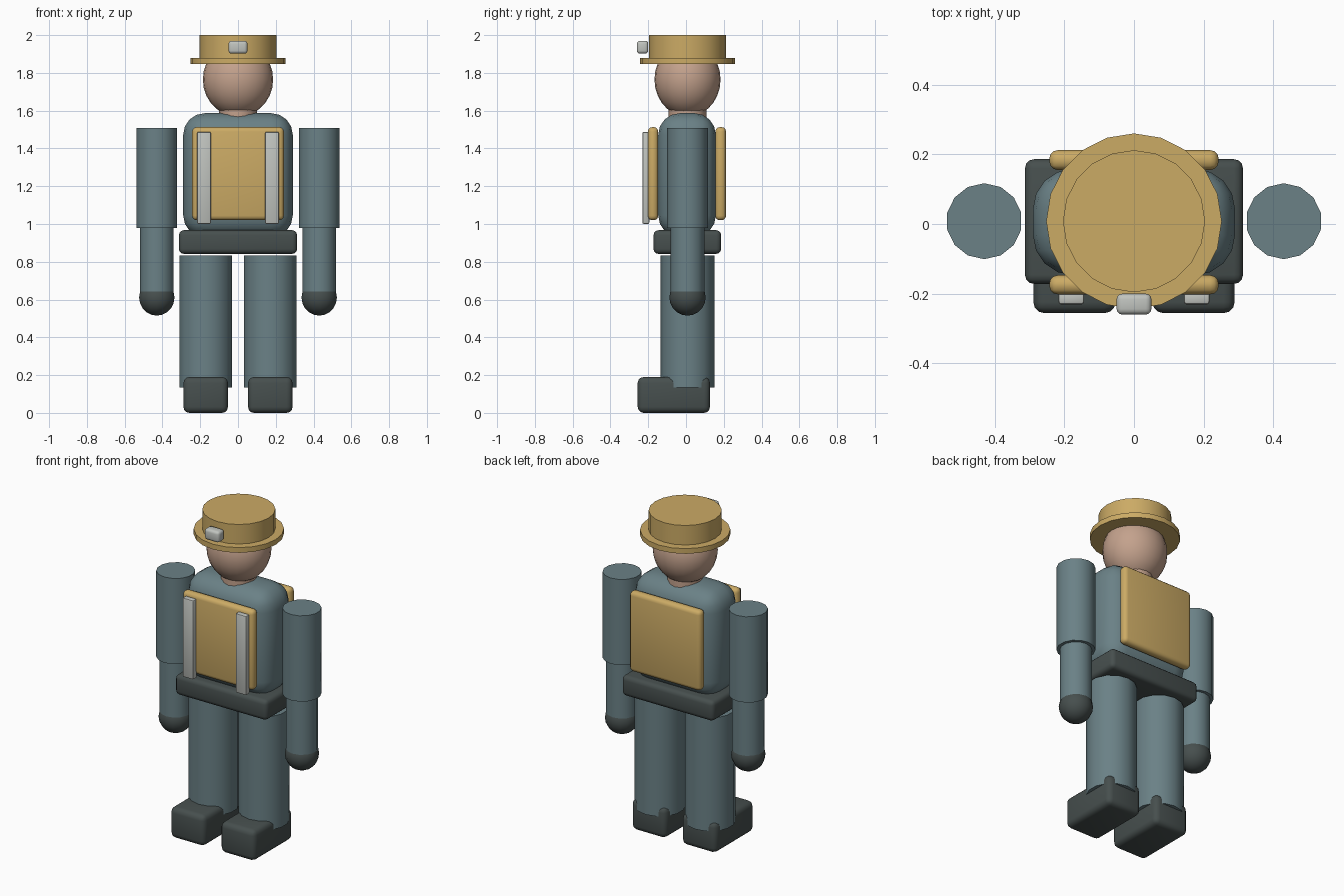
import bpy
import math

if "Cube" in bpy.data.objects:
    bpy.data.objects.remove(bpy.data.objects["Cube"])


def material(name, rgb):
    m = bpy.data.materials.new(name)
    m.diffuse_color = (*rgb, 1.0)
    m.use_nodes = True
    m.node_tree.nodes["Principled BSDF"].inputs["Base Color"].default_value = m.diffuse_color
    return m


CLOTH = material("slate_cloth", (0.145, 0.22, 0.24))
TAN = material("tan", (0.60, 0.405, 0.13))
SKIN = material("skin", (0.55, 0.36, 0.265))
DARK = material("dark_leather", (0.062, 0.078, 0.076))
METAL = material("pale_metal", (0.53, 0.55, 0.52))
CY = 0.008  # depth of the body axis


def finish(name, mat):
    ob = bpy.context.object
    ob.name = name
    ob.data.materials.append(mat)
    bpy.ops.object.shade_smooth_by_angle(angle=math.radians(35))
    return ob


def block(name, mat, x, y, z, bevel, segments=3):
    """Rounded box from (min, max) ranges on each axis."""
    bpy.ops.mesh.primitive_cube_add(
        size=1, location=[(a + b) / 2 for a, b in (x, y, z)])
    ob = bpy.context.object
    ob.scale = [b - a for a, b in (x, y, z)]
    bpy.ops.object.transform_apply(location=False, rotation=False, scale=True)
    mod = ob.modifiers.new("rounding", 'BEVEL')
    mod.width, mod.segments = bevel, segments
    bpy.ops.object.modifier_apply(modifier=mod.name)
    return finish(name, mat)


def tube(name, mat, x, y, z0, z1, radius, sides):
    bpy.ops.mesh.primitive_cylinder_add(
        vertices=sides, radius=radius, depth=z1 - z0,
        location=(x, y, (z0 + z1) / 2))
    return finish(name, mat)


def ball(name, mat, loc, radii, segments, rings):
    bpy.ops.mesh.primitive_uv_sphere_add(
        segments=segments, ring_count=rings, radius=1, location=loc)
    bpy.context.object.scale = radii
    bpy.ops.object.transform_apply(location=False, rotation=False, scale=True)
    return finish(name, mat)


# Torso and belt
block("torso", CLOTH, (-0.29, 0.29), (-0.147, 0.158), (0.93, 1.587), 0.115, 4)
block("belt", DARK, (-0.313, 0.313), (-0.172, 0.186), (0.842, 0.967), 0.026)

# Vest panels front and back
block("front_panel", TAN, (-0.243, 0.243), (-0.202, -0.147), (1.02, 1.513), 0.024)
block("back_panel", TAN, (-0.243, 0.243), (0.155, 0.212), (1.02, 1.513), 0.024)

# Head and hat
tube("neck", SKIN, 0, CY, 1.52, 1.63, 0.10, 16)
ball("head", SKIN, (0, CY, 1.765), (0.186, 0.175, 0.197), 24, 14)
tube("hat_brim", TAN, 0, CY, 1.848, 1.88, 0.252, 20)
tube("hat_crown", TAN, 0, CY, 1.87, 2.0, 0.204, 20)
block("hat_badge", METAL, (-0.05, 0.05), (-0.26, -0.2), (1.902, 1.97), 0.016)

# Paired straps, arms and legs
for side, s in (("left", -1), ("right", 1)):
    x = s * 0.18
    block(side + "_strap", METAL, (x - 0.037, x + 0.037),
          (-0.231, -0.194), (1.0, 1.488), 0.008, 2)

    x = s * 0.43
    tube(side + "_upper_arm", CLOTH, x, CY, 0.98, 1.508, 0.109, 14)
    tube(side + "_forearm", CLOTH, x, CY, 0.61, 1.0, 0.09, 14)
    ball(side + "_hand", DARK, (x, CY, 0.611), (0.096, 0.096, 0.096), 14, 10)

    x = s * 0.171
    tube(side + "_leg", CLOTH, x, CY, 0.134, 0.832, 0.142, 14)
    block(side + "_boot", DARK, (x - 0.118, x + 0.118),
          (-0.256, 0.127), (0.0, 0.19), 0.032)
